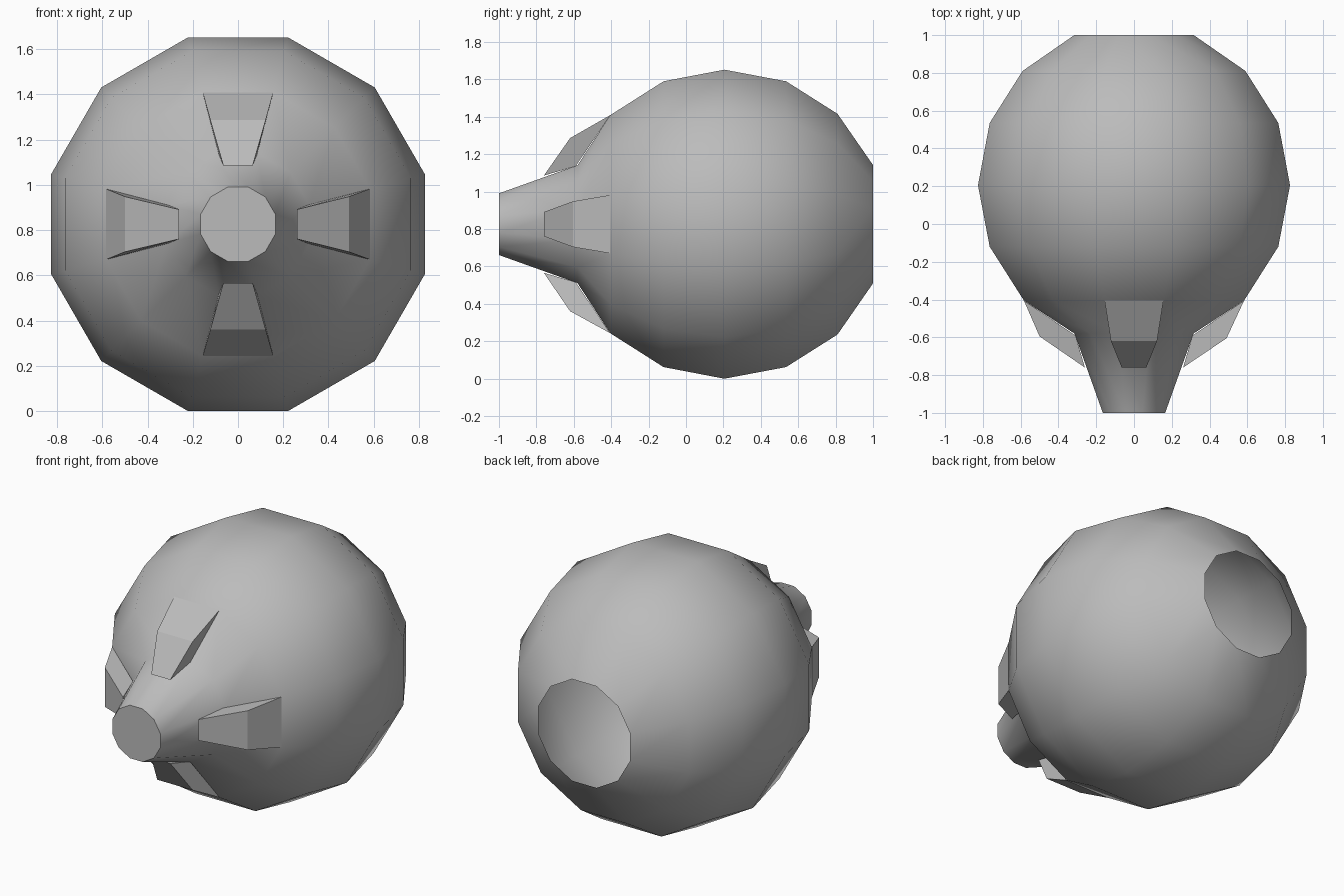
import bpy, bmesh, math
from mathutils import Matrix

if "Cube" in bpy.data.objects:
    bpy.data.objects.remove(bpy.data.objects["Cube"])

CZ = 0.826          # height of the long axis
SIDES = 12

grey = bpy.data.materials.new("plain grey")
grey.diffuse_color = (0.5, 0.5, 0.5, 1)
grey.use_nodes = True
grey.node_tree.nodes["Principled BSDF"].inputs["Base Color"].default_value = grey.diffuse_color


def add_object(name, bm):
    mesh = bpy.data.meshes.new(name)
    bm.to_mesh(mesh)
    bm.free()
    mesh.materials.append(grey)
    obj = bpy.data.objects.new(name, mesh)
    obj.location.z = CZ
    bpy.context.collection.objects.link(obj)
    return obj


# Body: 12-sided lathe along y, (y, flat-side radius), open at the back
profile = [(-1.0, 0.165), (-0.58, 0.315), (-0.405, 0.583), (-0.12, 0.764),
           (0.205, 0.826), (0.535, 0.764), (0.81, 0.59), (1.0, 0.316)]
bm = bmesh.new()
rings = []
for y, apothem in profile:
    r = apothem / math.cos(math.pi / SIDES)
    angles = [2 * math.pi * (k + 0.5) / SIDES for k in range(SIDES)]
    rings.append([bm.verts.new((r * math.cos(a), y, r * math.sin(a))) for a in angles])
for a, b in zip(rings, rings[1:]):
    for k in range(SIDES):
        n = (k + 1) % SIDES
        bm.faces.new((a[k], b[k], b[n], a[n])).smooth = True

# Flat nozzle cap with a crisp rim
cap = bm.faces.new(rings[0])
for e in cap.edges:
    e.smooth = False
add_object("body", bm)


# Fins: four tapered wedges around the nozzle
def add_fin(name, angle, crease):
    # (y, radius, half width)
    outline = [(-0.405, 0.583, 0.156), (*crease, 0.122),
               (-0.76, 0.26, 0.065), (-0.59, 0.31, 0.085)]
    bm = bmesh.new()
    left = [bm.verts.new((-w, y, r)) for y, r, w in outline]
    right = [bm.verts.new((w, y, r)) for y, r, w in outline]
    bm.faces.new(left)
    bm.faces.new(right[::-1])
    for k in range(4):
        n = (k + 1) % 4
        bm.faces.new((left[n], left[k], right[k], right[n]))
    bmesh.ops.recalc_face_normals(bm, faces=bm.faces)
    bm.transform(Matrix.Rotation(math.radians(angle), 4, 'Y'))
    add_object(name, bm)


add_fin("top_fin", 0, (-0.62, 0.46))
add_fin("right_fin", 90, (-0.605, 0.49))
add_fin("bottom_fin", 180, (-0.62, 0.465))
add_fin("left_fin", 270, (-0.595, 0.50))
